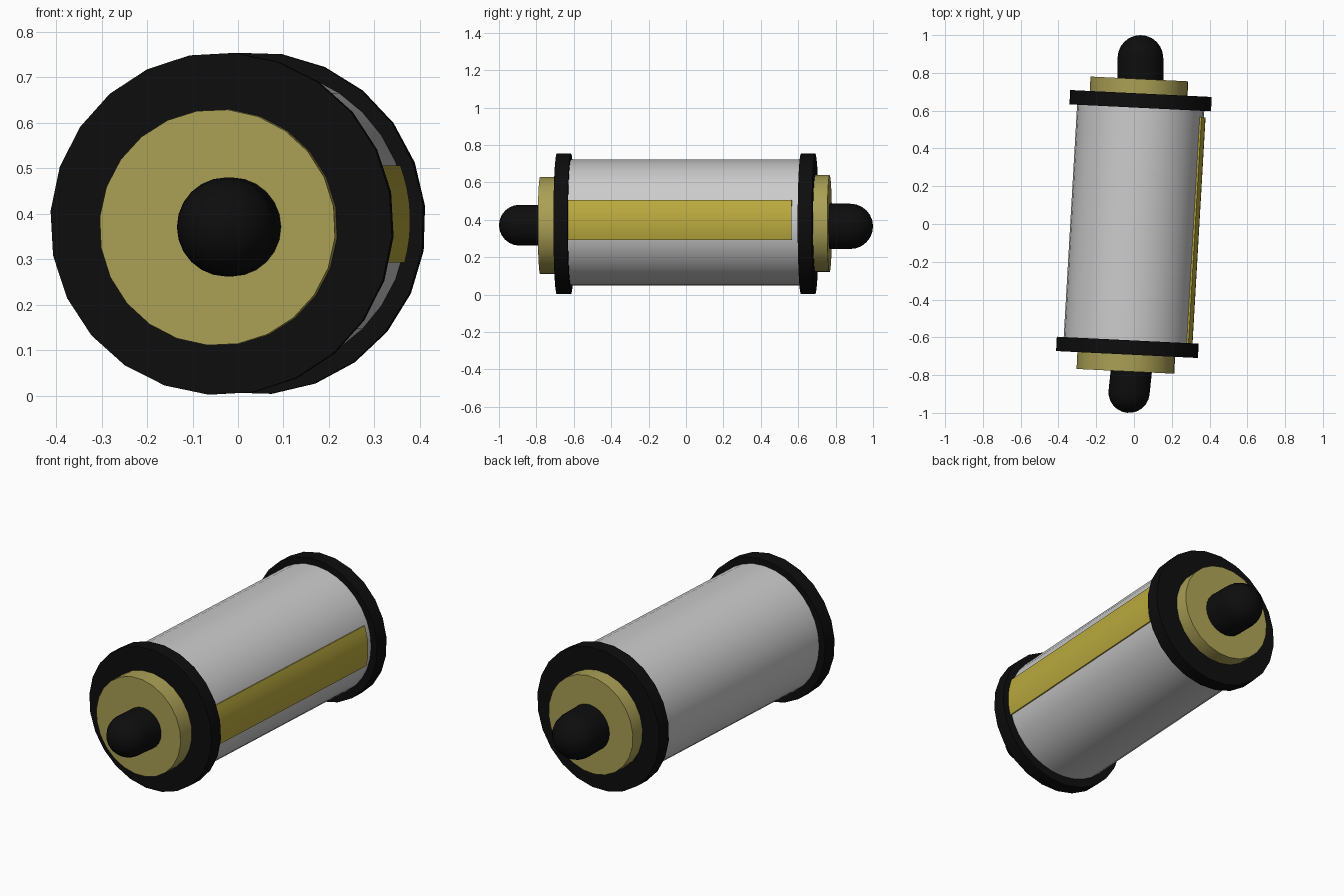
import bpy, bmesh
from math import radians, sin, cos, pi
from mathutils import Matrix, Vector

if "Cube" in bpy.data.objects:
    bpy.data.objects.remove(bpy.data.objects["Cube"])


def material(name, rgb):
    m = bpy.data.materials.new(name)
    m.diffuse_color = (*rgb, 1)
    m.use_nodes = True
    m.node_tree.nodes["Principled BSDF"].inputs["Base Color"].default_value = m.diffuse_color
    return m


BLACK = material("black", (0.004, 0.004, 0.004))
BRASS = material("brass", (0.40, 0.35, 0.09))
YELLOW = material("yellow", (0.50, 0.41, 0.05))


def finish(name, bm, centre, yaw, mat, flip=False):
    """Lay local +z along +y (or -y), yaw it, and place it."""
    turn = Matrix.Rotation(radians(yaw), 4, 'Z') @ Matrix.Rotation(radians(90 if flip else -90), 4, 'X')
    bm.transform(Matrix.Translation(centre) @ turn)
    bmesh.ops.recalc_face_normals(bm, faces=bm.faces)
    me = bpy.data.meshes.new(name)
    bm.to_mesh(me)
    bm.free()
    ob = bpy.data.objects.new(name, me)
    bpy.context.collection.objects.link(ob)
    if mat:
        me.materials.append(mat)
    bpy.ops.object.select_all(action='DESELECT')
    ob.select_set(True)
    bpy.context.view_layer.objects.active = ob
    bpy.ops.object.shade_smooth_by_angle(angle=radians(30))
    return ob


def drum(name, centre, radius, length, sides, yaw, roll=0, mat=None):
    bm = bmesh.new()
    bmesh.ops.create_cone(bm, cap_ends=True, segments=sides, radius1=radius,
                          radius2=radius, depth=length,
                          matrix=Matrix.Rotation(radians(roll), 4, 'Z'))
    return finish(name, bm, centre, yaw, mat)


def knob(name, centre, radius, length, yaw, flip):
    # domed pin: lower half of a sphere flattened into a straight shank
    bm = bmesh.new()
    bmesh.ops.create_uvsphere(bm, u_segments=24, v_segments=12, radius=radius)
    for v in bm.verts:
        if v.co.z < -1e-4:
            if v.co.xy.length > radius * 0.95:
                v.co.xy = v.co.xy.normalized() * radius
            v.co.z = -length
    return finish(name, bm, centre, yaw, BLACK, flip)


# main barrel
drum("barrel", (0, 0, 0.385), 0.337, 1.26, 32, -3.3)

# end flanges
drum("front_flange", (-0.035, -0.653, 0.378), 0.377, 0.076, 24, -2.8, 4.3, BLACK)
drum("back_flange", (0.035, 0.653, 0.379), 0.377, 0.076, 24, -2.8, -5.8, BLACK)

# brass end discs
drum("front_disc", (-0.043, -0.73, 0.37), 0.26, 0.10, 24, -2.8, 5, BRASS)
drum("back_disc", (0.026, 0.72, 0.38), 0.26, 0.096, 24, -2.8, 5, BRASS)

# domed pins
knob("front_pin", (-0.026, -0.891, 0.371), 0.109, 0.13, -6, True)
knob("back_pin", (0.034, 0.879, 0.365), 0.121, 0.13, 0, False)

# raised stripe on the right side of the barrel
bm = bmesh.new()
y0, y1, steps = -0.62, 0.585, 8
rings = []
for r in (0.346, 0.325):
    for y in (y0, y1):
        rings.append([bm.verts.new((r * cos(a), r * sin(a), y)) for a in
                      (radians(-20.5 + 36 * i / steps) for i in range(steps + 1))])
o0, o1, i0, i1 = rings
for a, b in ((o0, o1), (i0, i1), (o0, i0), (o1, i1)):
    for k in range(steps):
        bm.faces.new((a[k], a[k + 1], b[k + 1], b[k]))
for k in (0, steps):
    bm.faces.new((o0[k], o1[k], i1[k], i0[k]))
finish("side_stripe", bm, (0, 0, 0.385), -3.3, YELLOW)
